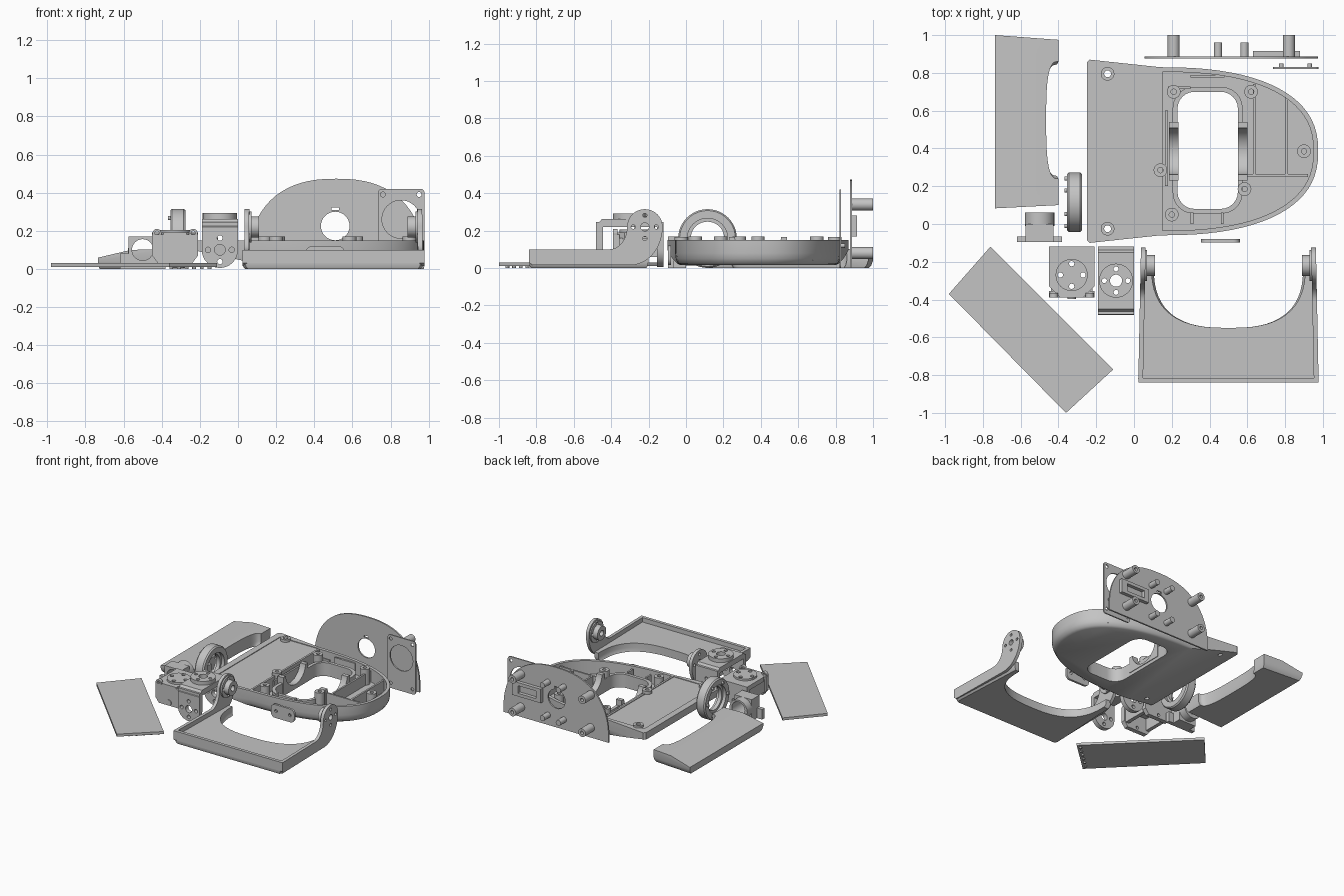
import bpy, bmesh, math

if "Cube" in bpy.data.objects:
    bpy.data.objects.remove(bpy.data.objects["Cube"])

SHADE = (.55, .55, .55, 1)
GREY = bpy.data.materials.new("plain grey plastic")
GREY.use_nodes = True
GREY.diffuse_color = SHADE
GREY.node_tree.nodes["Principled BSDF"].inputs["Base Color"].default_value = SHADE
ORDER = {"z": lambda u, v, w: (u, v, w), "y": lambda u, v, w: (u, w, v), "x": lambda u, v, w: (w, u, v)}


def loft(name, outline, levels, axis="z", centre=(0, 0)):
    """Stack scaled copies of an outline along an axis; levels are (position, scale)."""
    bm = bmesh.new()
    cu, cv = centre
    rings = []
    for place, scale in levels:
        rings.append([bm.verts.new(ORDER[axis](cu + (u - cu) * scale, cv + (v - cv) * scale, place))
                      for u, v in outline])
    for lower, upper in zip(rings, rings[1:]):
        for i in range(len(outline)):
            bm.faces.new((lower[i - 1], lower[i], upper[i], upper[i - 1]))
    bm.faces.new(rings[0])
    bm.faces.new(rings[-1])
    bmesh.ops.recalc_face_normals(bm, faces=bm.faces)
    mesh = bpy.data.meshes.new(name)
    bm.to_mesh(mesh)
    bm.free()
    mesh.materials.append(GREY)
    ob = bpy.data.objects.new(name, mesh)
    bpy.context.collection.objects.link(ob)
    return ob


def prism(name, outline, low, high, axis="z"):
    return loft(name, outline, [(low, 1), (high, 1)], axis)


def rectangle(u0, u1, v0, v1):
    return [(u0, v0), (u1, v0), (u1, v1), (u0, v1)]


def box(name, x0, x1, y0, y1, z0, z1):
    return prism(name, rectangle(x0, x1, y0, y1), z0, z1)


def arc(u, v, ru, rv, start, end, power=2, steps=16):
    """Part of a squared-off ellipse; start and end count quarter turns."""
    points = []
    for i in range(steps + 1):
        angle = (start + (end - start) * i / steps) * math.pi / 2
        c, s = math.cos(angle), math.sin(angle)
        points.append((u + ru * math.copysign(abs(c) ** (2 / power), c),
                       v + rv * math.copysign(abs(s) ** (2 / power), s)))
    return points


def circle(u, v, radius, steps=32):
    return arc(u, v, radius, radius, 0, 4, steps=steps)[:-1]


def rounded(u0, u1, v0, v1, r):
    centres = [(u1 - r, v1 - r), (u0 + r, v1 - r), (u0 + r, v0 + r), (u1 - r, v0 + r)]
    return [p for q, (u, v) in enumerate(centres) for p in arc(u, v, r, r, q, q + 1, steps=6)]


def cylinder(name, u, v, radius, low, high, axis="z"):
    return prism(name, circle(u, v, radius), low, high, axis)


def cut(ob, *cutters):
    for cutter in cutters:
        cutter.hide_render = True
        mod = ob.modifiers.new("cut", "BOOLEAN")
        mod.object, mod.operation, mod.solver = cutter, "DIFFERENCE", "EXACT"
        bpy.context.view_layer.objects.active = ob
        bpy.ops.object.modifier_apply(modifier=mod.name)
        bpy.data.objects.remove(cutter)


def drill(spots, radius, axis, *parts):
    """Drill holes right through each part along an axis."""
    for part in parts:
        cut(part, *[cylinder("cutter", u, v, radius, -2, 2, axis) for u, v in spots])


# Main body: rounded shell with a raised, ramped panel on one end
MID = .385
nose = arc(.14, MID, .835, .445, -1, 1, power=2.4, steps=40)
panel = [(-.235, MID + .485), (-.25, MID + .47), (-.25, MID - .47), (-.235, MID - .485)]
body = loft("body_shell", nose + panel, [(.015, .93), (.025, .965), (.05, .99), (.08, 1), (.15, 1)],
            centre=(.36, MID))
ramp = [(-.5, -.1), (.16, -.1), (.16, .015), (-.22, .095), (-.5, .095)]
cavity = arc(.15, MID, .8, .42, -1, 1, power=2.4, steps=40)
opening = rounded(.23, .55, .08, .7, .09)
cut(body, prism("cutter", ramp, -1, 2, "y"), prism("cutter", cavity, .045, 1), prism("cutter", opening, -1, 1),
    box("cutter", -.2, .135, MID - .425, MID + .425, .145, 1))
collar = prism("opening_wall", rounded(.205, .575, .055, .725, .11), .03, .12)
cut(collar, prism("cutter", opening, -1, 1), cylinder("cutter", MID, .16, .12, 0, 1, "x"))

# Half round cradles beside the opening
for x in (.185, .55):
    cradle = box("cradle", x, x + .05, .23, .54, .04, .165)
    cut(cradle, cylinder("cutter", MID, .18, .125, 0, 1, "x"))

# Stiffening ribs: some run across the body, some along it
RIB = .014
for x, y0, y1 in [(.63, .26, .74), (.8, .26, .68), (.3, 0, .06), (.46, 0, .06), (.165, .2, .6)]:
    box("cross_rib", x, x + RIB, y0, y1, .04, .135)
for y, x0, x1 in [(.25, .58, .92), (.715, .18, .3), (.775, .3, .48)]:
    box("long_rib", x0, x1, y, y + RIB, .04, .135)

# Screw bosses
for x, y in [(.21, .7), (.62, .7), (.14, .285), (.585, .185), (.9, MID), (.2, .05)]:
    boss = cylinder("screw_boss", x, y, .036, .03, .17)
    cut(boss, cylinder("cutter", x, y, .014, .1, 1))
for y in (MID - .41, MID + .41):
    boss = cylinder("panel_boss", -.14, y, .036, .1, .165)
    drill([(-.14, y)], .018, "z", boss, body)

# Yoke: scooped tray with two upright arms
scoop = arc(.5, -.2, .41, .35, 0, -2, power=2.7, steps=30)
tray = [(.05, -.2), (.02, -.82), (.035, -.84), (.96, -.84), (.975, -.82), (.945, -.2)]
loft("yoke_tray", tray + scoop, [(0, .965), (.012, .985), (.03, .995), (.065, .995)], centre=(.5, -.55))
box("yoke_front_wall", .03, .965, -.84, -.815, .03, .1)
HUB = (-.22, .22)
arm = [(-.82, .015), (-.84, .03), (-.84, .1)] + arc(-.41, .22, .095, .12, -1, 0, steps=8)
arm += arc(*HUB, .095, .095, 2, 0) + arc(-.3, .22, .175, .205, 0, -1, steps=10)
for side in (-1, 1):
    def disc(name, radius, near, far):
        return cylinder(name, *HUB, radius, *sorted((.5 + side * near, .5 + side * far)), "x")
    plate = prism("yoke_arm", arm, *sorted((.5 + side * .44, .5 + side * .465)), "x")
    for vertex in plate.data.vertices:
        vertex.co.x -= side * .02 * (vertex.co.y + .22)
    flange = disc("arm_hub", .082, .43, .45)
    drill([HUB], .022, "x", plate, flange, disc("arm_bush", .055, .39, .435))
    drill(circle(*HUB, .062, 4), .011, "x", plate, flange)

# Domed rear board with standoffs
dome = arc(.515, .02, .46, .453, 0, 2, power=2.4, steps=36) + [(.055, 0), (.975, 0)]
board = prism("rear_board", dome, .876, .888, "y")
drill([(.51, .225)], .075, "y", board)
cut(board, box("cutter", .49, .53, 0, 2, .308, .322))
for z in (.08, .34):
    for x in (.21, .82):
        post = cylinder("long_standoff", x, z, .032, .885, 1, "y")
        cut(post, cylinder("cutter", x, z, .013, .95, 2, "y"))
    for x in (.445, .585):
        cylinder("short_standoff", x, z, .022, .885, .96, "y")
frame = box("connector_frame", .63, .88, .886, .915, .17, .28)
cut(frame, box("cutter", .67, .83, 0, 2, .195, .255))

# Square sensor board with a round window
sensor = prism("sensor_board", rounded(.735, .978, 0, .42, .02), .82, .83, "y")
drill([(.855, .26)], .1, "y", sensor)
drill(rectangle(.76, .95, .04, .39), .013, "y", sensor)
for x in (.78, .93):
    cylinder("sensor_pin", x, .12, .012, .825, .85, "y")

# Small cover tab standing in front of the body
tab = prism("cover_tab", rounded(.355, .56, .015, .12, .035), -.097, -.08, "y")
drill([(.4, .07), (.52, .07)], .012, "y", tab)

# Scooped side cover with a sloping top
edge = [(-.4, .975), (-.735, 1), (-.735, .083), (-.4, .1)]
cover = loft("side_cover", edge + arc(-.4, .55, .065, .31, 3, 1, power=3, steps=24),
             [(0, .95), (.015, .98), (.04, 1), (.2, 1)], centre=(-.56, .54))
slope = [(-.9, .055), (-.73, .06), (-.56, .1), (-.2, .105), (-.2, .4), (-.9, .4)]
cut(cover, prism("cutter", slope, -1, 2, "y"))

# Flat lid set diagonally, with small teeth along one end
prism("flat_lid", [(-.98, -.37), (-.36, -1), (-.11, -.77), (-.76, -.12)], .01, .03)
for i in range(6):
    cylinder("lid_tooth", -.35 + .04 * i, -.955 + .036 * i, .01, 0, .012)

# Upright wheel ring
AXLE = (.115, .158)
wheel = loft("wheel_ring", circle(*AXLE, .157, 48), [(-.355, .95), (-.345, 1), (-.285, 1), (-.275, .95)], "x", AXLE)
drill([AXLE], .108, "x", wheel)
drill([AXLE], .09, "x", cylinder("wheel_flange", *AXLE, .115, -.33, -.3, "x"))
for y, z in circle(*AXLE, .125, 6):
    cylinder("wheel_pin", y, z, .011, -.368, -.34, "x")

# Motor carrier: top plate, two tapered cheeks and a drilled disc
SPINDLE = (-.33, -.27)
outline = [(-.45, -.33), (-.39, -.39), (-.27, -.39), (-.21, -.33), (-.21, -.12), (-.45, -.12)]
drill(circle(*SPINDLE, .06, 4), .014, "z", prism("carrier_top", outline, .155, .19),
      cylinder("carrier_disc", *SPINDLE, .085, .18, .205))
taper = [(-.45, .18), (-.45, .07), (-.42, .03), (-.24, .03), (-.21, .07), (-.21, .18)]
for y in (-.39, -.155):
    drill([(-.33, .055)], .012, "y", prism("carrier_cheek", taper, y, y + .035, "y"))
for x in (-.425, -.235):
    box("carrier_side", x - .015, x + .015, -.36, -.15, .06, .16)
    drill([(x, .187)], .011, "y", cylinder("carrier_lug", x, .187, .023, -.39, -.365, "y"))
cylinder("carrier_screw", -.33, .055, .022, -.397, -.385, "y")

# Pivot bracket: top plate, two round-ended cheeks and a drilled disc
PIVOT, TURN = (-.095, .1), (-.095, -.3)
for y in (-.48, -.155):
    cheek = prism("bracket_cheek", [(0, .245), (-.19, .245)] + arc(*PIVOT, .095, .095, 2, 4), y, y + .035, "y")
    drill(circle(*PIVOT, .062, 4), .014, "y", cheek)
    drill([PIVOT], .028, "y", cheek)
crown = [(-.483, .22), (-.45, .262), (-.15, .262), (-.12, .22)]
bracket = [prism("bracket_top", crown, -.19, 0, "x"), cylinder("bracket_disc", *TURN, .09, .255, .292)]
drill(circle(*TURN, .062, 4), .013, "z", *bracket)
drill([TURN], .032, "z", *bracket)

# Small motor mount with a round bore
drill([(-.5, .1)], .056, "y", box("mount_face", -.575, -.425, -.095, 0, 0, .17),
      box("mount_flange", -.62, -.38, -.095, -.065, 0, .08), cylinder("mount_barrel", -.5, .092, .078, -.01, .06, "y"))

for ob in bpy.context.collection.objects:
    if ob.type == "MESH":
        ob.select_set(True)
        bpy.context.view_layer.objects.active = ob
bpy.ops.object.shade_smooth_by_angle(angle=math.radians(35))
